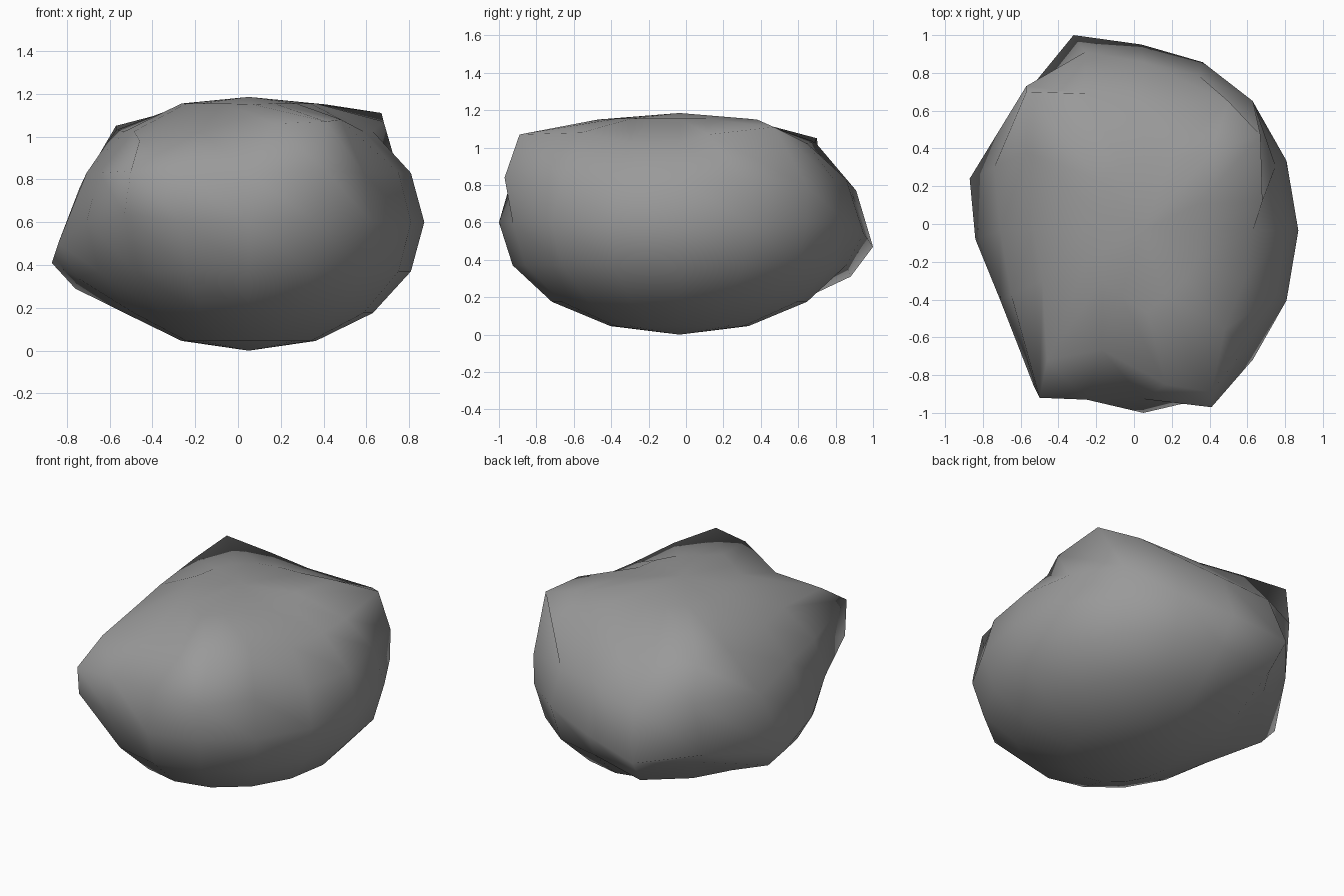
import bpy
import bmesh
from math import sin, cos, radians
from mathutils import Vector

default = bpy.data.objects.get("Cube")
if default:
    bpy.data.objects.remove(default, do_unlink=True)

CENTRE = Vector((0.05, -0.035, 0.6))
RADII = Vector((0.82, 0.965, 0.6))
TOP = 1.185
STEP = 22.5


def on_boulder(seg, ring):
    """Point on the plain ellipsoid, counted in steps of angle."""
    a, b = radians(seg * STEP), radians(ring * STEP)
    unit = Vector((cos(a) * cos(b), sin(a) * cos(b), sin(b)))
    return CENTRE + unit * RADII


def pull_lump(bm, lump):
    """Move the vertices of one lump, found by segment and ring, to their targets."""
    pulls = []
    for (seg, ring), target in lump.items():
        spot = on_boulder(seg, ring)
        nearest = min(bm.verts, key=lambda v: (v.co - spot).length)
        pulls.append((nearest, target))
    for vert, target in pulls:
        vert.co = target


back_left_shoulder = {
    (2, 2): (.67, .47, 1.11), (2, 1): (.63, .65, .79), (3, 2): (.5, .65, 1.02),
    (1, 2): (.68, .12, 1.07), (2, 3): (.41, .38, 1.15), (3, 3): (.2, .35, 1.15),
}
back_right_shoulder = {
    (6, 2): (-.57, .7, 1.05), (6, 1): (-.57, .73, .81),
    (5, 2): (-.25, .69, 1.03), (7, 2): (-.57, .38, 1.03),
}
front_left_corner = {
    (13, 2): (.41, -.89, 1.07), (13, 1): (.41, -.97, .84),
    (14, 2): (.48, -.56, 1.08), (12, 2): (.17, -.85, 1.06),
    (12, 3): (.07, -.47, 1.15),
}
front_right_corner = {
    (10, 2): (-.46, -.72, .98), (10, 1): (-.5, -.92, .84),
    (10, 0): (-.53, -.86, .64), (11, 1): (-.25, -.93, .84),
}
low_back_lump = {
    (5, 1): (-.26, .91, .77), (5, 0): (-.32, 1, .47),
    (5, -1): (-.29, .88, .31), (4, 0): (.04, .95, .54),
}
low_side_lump = {
    (8, 0): (-.84, -.08, .5), (8, -1): (-.75, -.06, .34),
    (7, 1): (-.74, .3, .76), (7, 0): (-.87, .24, .41),
    (7, -1): (-.76, .25, .29), (6, 0): (-.59, .67, .47),
}

# Boulder body, then its lumps
bm = bmesh.new()
bmesh.ops.create_uvsphere(bm, u_segments=16, v_segments=8, radius=1)
for v in bm.verts:
    v.co = CENTRE + v.co * RADII
for lump in (back_left_shoulder, back_right_shoulder, front_left_corner,
             front_right_corner, low_back_lump, low_side_lump):
    pull_lump(bm, lump)
for v in bm.verts:
    v.co.z = min(v.co.z, TOP)
for f in bm.faces:
    f.smooth = True
bmesh.ops.recalc_face_normals(bm, faces=bm.faces)

mesh = bpy.data.meshes.new("boulder")
bm.to_mesh(mesh)
bm.free()
boulder = bpy.data.objects.new("boulder", mesh)
bpy.context.collection.objects.link(boulder)

# Stone colour
stone = bpy.data.materials.new("grey stone")
stone.use_nodes = True
colour = (0.32, 0.32, 0.32, 1)
stone.diffuse_color = colour
stone.node_tree.nodes["Principled BSDF"].inputs["Base Color"].default_value = colour
mesh.materials.append(stone)
